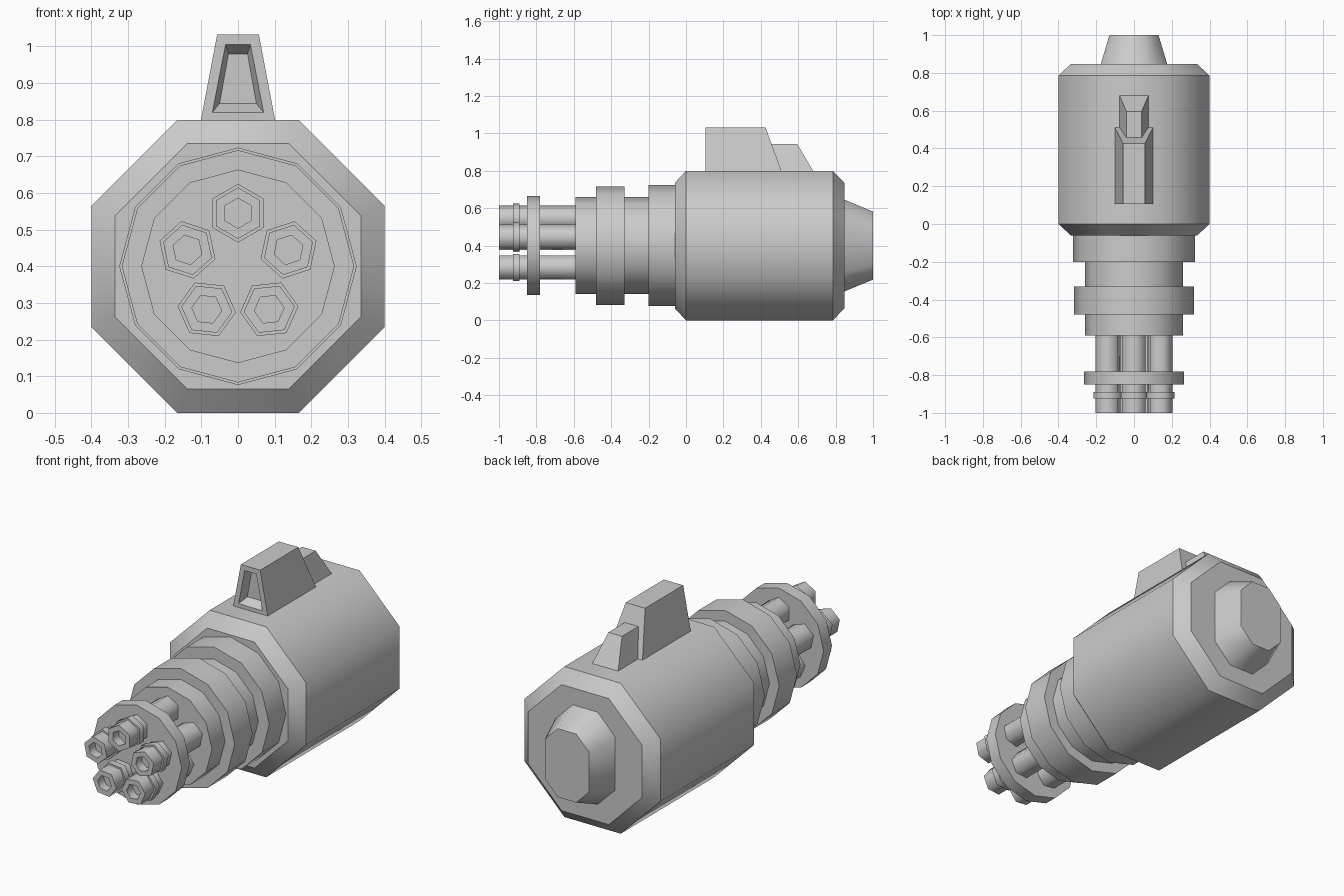
import bpy, bmesh, math
from mathutils import Vector

if "Cube" in bpy.data.objects:
    bpy.data.objects.remove(bpy.data.objects["Cube"], do_unlink=True)

CZ = 0.4  # height of the gun axis

grey = bpy.data.materials.new("plain grey")
grey.use_nodes = True
GREY = (0.6, 0.6, 0.6, 1)
grey.diffuse_color = GREY
grey.node_tree.nodes["Principled BSDF"].inputs["Base Color"].default_value = GREY


def loft(name, sections, smooth=True):
    """Skin a row of matching 3D outlines and cap both ends; outline edges stay sharp."""
    bm = bmesh.new()
    rings = [[bm.verts.new(p) for p in s] for s in sections]
    n = len(rings[0])
    for a, b in zip(rings, rings[1:]):
        for i in range(n):
            j = (i + 1) % n
            bm.faces.new((a[i], a[j], b[j], b[i]))
    bm.faces.new(rings[0])
    bm.faces.new(rings[-1])
    bmesh.ops.recalc_face_normals(bm, faces=bm.faces)
    for f in bm.faces:
        f.smooth = smooth
    for r in rings:
        for i in range(n):
            bm.edges.get((r[i], r[(i + 1) % n])).smooth = False
    me = bpy.data.meshes.new(name)
    bm.to_mesh(me)
    bm.free()
    me.materials.append(grey)
    ob = bpy.data.objects.new(name, me)
    bpy.context.collection.objects.link(ob)
    return ob


def ngon(y, r, n, turn=0.0, cx=0.0, cz=CZ):
    """Regular outline across the y axis, first corner at the top plus turn."""
    return [Vector((cx + r * math.sin(turn + k * math.tau / n), y,
                    cz + r * math.cos(turn + k * math.tau / n))) for k in range(n)]


def octagon(y, hx, hz, c):
    """Rectangle with 45 degree corners of size c."""
    pts = [(hx - c, hz), (hx, hz - c), (hx, c - hz), (hx - c, -hz)]
    pts += [(-x, z) for x, z in reversed(pts)]
    return [Vector((x, y, CZ + z)) for x, z in pts]


def trapezoid(y_low, y_high, half_low, half_high, z_low, z_high):
    return [Vector((-half_low, y_low, z_low)), Vector((half_low, y_low, z_low)),
            Vector((half_high, y_high, z_high)), Vector((-half_high, y_high, z_high))]


# Octagonal housing with bevelled ends
K = 2 - math.sqrt(2)
loft("housing", [octagon(y, h, h, h * K) for y, h in
                 ((-0.06, 0.335), (0.0, 0.4), (0.785, 0.4), (0.847, 0.335))])

# Tapered tall octagonal boss at the back
loft("rear_boss", [octagon(0.84, 0.178, 0.248, 0.104), octagon(1.0, 0.13, 0.182, 0.076)])

# Twelve-sided collars stepping down towards the front
for name, y0, y1, r in (("rear_collar", -0.2, -0.055, 0.324),
                        ("rear_neck", -0.335, -0.195, 0.26),
                        ("front_collar", -0.48, -0.33, 0.317),
                        ("front_neck", -0.59, -0.475, 0.26),
                        ("barrel_clamp", -0.85, -0.78, 0.264)):
    loft(name, [ngon(y0, r, 12), ngon(y1, r, 12)])

# Five hollow hexagonal barrels, each with a thin muzzle band
for i in range(5):
    a = i * math.tau / 5
    x, z = 0.145 * math.sin(a), CZ + 0.145 * math.cos(a)
    loft(f"barrel_{i + 1}", [ngon(y, r, 6, a, x, z) for y, r in
                             ((-0.95, 0.041), (-1.0, 0.041), (-1.0, 0.07), (-0.58, 0.07))])
    loft(f"muzzle_band_{i + 1}", [ngon(y, 0.08, 6, a, x, z) for y in (-0.925, -0.89)])

# Sight block with a recessed front and a sloping back
loft("sight_block", [
    trapezoid(0.15, 0.15, 0.05, 0.026, 0.845, 0.98),
    trapezoid(0.105, 0.105, 0.07, 0.034, 0.82, 1.005),
    trapezoid(0.105, 0.105, 0.102, 0.057, 0.795, 1.032),
    trapezoid(0.512, 0.425, 0.102, 0.057, 0.795, 1.032)], smooth=False)

# Smaller wedge behind the sight
loft("sight_tail", [trapezoid(0.4, 0.4, 0.077, 0.04, 0.795, 0.943),
                    trapezoid(0.682, 0.595, 0.077, 0.04, 0.795, 0.943)], smooth=False)
